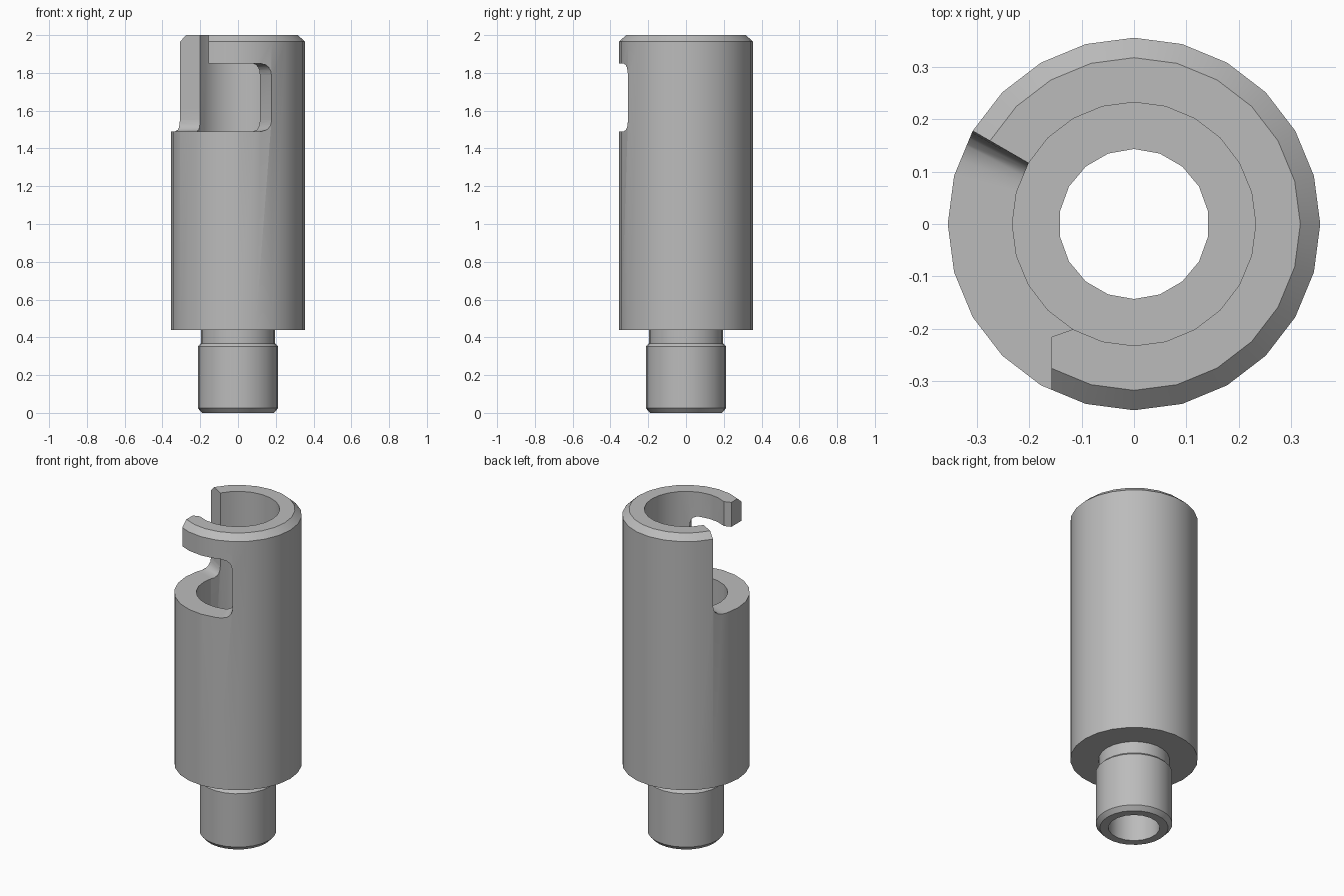
import bpy, bmesh, math

cube = bpy.data.objects.get("Cube")
if cube:
    bpy.data.objects.remove(cube, do_unlink=True)

SIDES = 24
SLOT_START, SLOT_END = 150, 300      # degrees around the sleeve
SLOT_LOW, SLOT_HIGH = 1.49, 1.85
FILLET = 0.06

steel = bpy.data.materials.new("grey steel")
steel.use_nodes = True
steel.diffuse_color = (0.5, 0.5, 0.5, 1)
steel.node_tree.nodes["Principled BSDF"].inputs["Base Color"].default_value = (0.5, 0.5, 0.5, 1)


def finish(name, bm):
    bmesh.ops.recalc_face_normals(bm, faces=bm.faces[:])
    mesh = bpy.data.meshes.new(name)
    bm.to_mesh(mesh)
    bm.free()
    mesh.materials.append(steel)
    obj = bpy.data.objects.new(name, mesh)
    bpy.context.collection.objects.link(obj)
    return obj


def loft(name, rings):
    """Solid from a row of matching closed rings, capped at both ends."""
    bm = bmesh.new()
    rows = [[bm.verts.new(p) for p in ring] for ring in rings]
    n = len(rows[0])
    for a, b in zip(rows, rows[1:]):
        for i in range(n):
            j = (i + 1) % n
            bm.faces.new((a[i], a[j], b[j], b[i]))
    bm.faces.new(rows[0])
    bm.faces.new(rows[-1])
    return finish(name, bm)


def polar(r, degrees, z):
    t = math.radians(degrees)
    return (r * math.cos(t), r * math.sin(t), z)


def lathe(name, profile, sides):
    return loft(name, [[polar(r, 90 + 360 * i / sides, z) for i in range(sides)]
                       for r, z in profile])


def prism(name, outline, low, high):
    return loft(name, [[(x, y, z) for x, y in outline] for z in (low, high)])


def cut(target, cutter):
    mod = target.modifiers.new(cutter.name, 'BOOLEAN')
    mod.operation = 'DIFFERENCE'
    mod.solver = 'EXACT'
    mod.object = cutter
    bpy.context.view_layer.objects.active = target
    bpy.ops.object.modifier_apply(modifier=mod.name)
    bpy.data.objects.remove(cutter, do_unlink=True)


# Sleeve with chamfered rim, neck and chamfered spigot
sleeve = lathe("bayonet_sleeve", [
    (0.19, 0), (0.213, 0.025), (0.213, 0.352), (0.197, 0.368),
    (0.197, 0.44), (0.355, 0.44), (0.355, 1.965), (0.317, 2.0)], SIDES)

# Wide bore above, narrow hole all the way through
cut(sleeve, lathe("bore_cutter", [(0.232, 0.56), (0.232, 2.2)], SIDES))
cut(sleeve, lathe("hole_cutter", [(0.143, -0.2), (0.143, 0.8)], 18))


# Locking window: a sweep around the axis with rounded ends
def corner_rise(degrees_from_end):
    d = math.radians(degrees_from_end) * 0.355
    if d >= FILLET:
        return 0
    return FILLET - math.sqrt(FILLET ** 2 - (FILLET - d) ** 2)


ends = [0, 0.8, 2.5, 5, 9.7]
angles = [SLOT_START + a for a in ends]
angles += list(range(SLOT_START + 15, SLOT_END - 10, 15))
angles += [SLOT_END - a for a in reversed(ends)]
sections = []
for a in sorted(set(angles)):
    low = SLOT_LOW + corner_rise(min(a - SLOT_START, SLOT_END - a))
    high = SLOT_HIGH - corner_rise(SLOT_END - a)
    if high - low < 0.01:
        continue
    sections.append([polar(0.18, a, low), polar(0.5, a, low),
                     polar(0.5, a, high), polar(0.18, a, high)])
cut(sleeve, loft("window_cutter", sections))

# Open entry channel from the rim down to the window, leaving the hook
wall = polar(0.6, SLOT_START, 0)[:2]
cut(sleeve, prism("entry_cutter", [
    (0, 0), wall, (-0.7, -0.5), (-0.157, -0.5),
    (-0.157, -0.215), (-0.1, -0.195)], 1.62, 2.2))

bpy.ops.object.select_all(action='DESELECT')
sleeve.select_set(True)
bpy.context.view_layer.objects.active = sleeve
bpy.ops.object.shade_smooth_by_angle(angle=math.radians(30))
